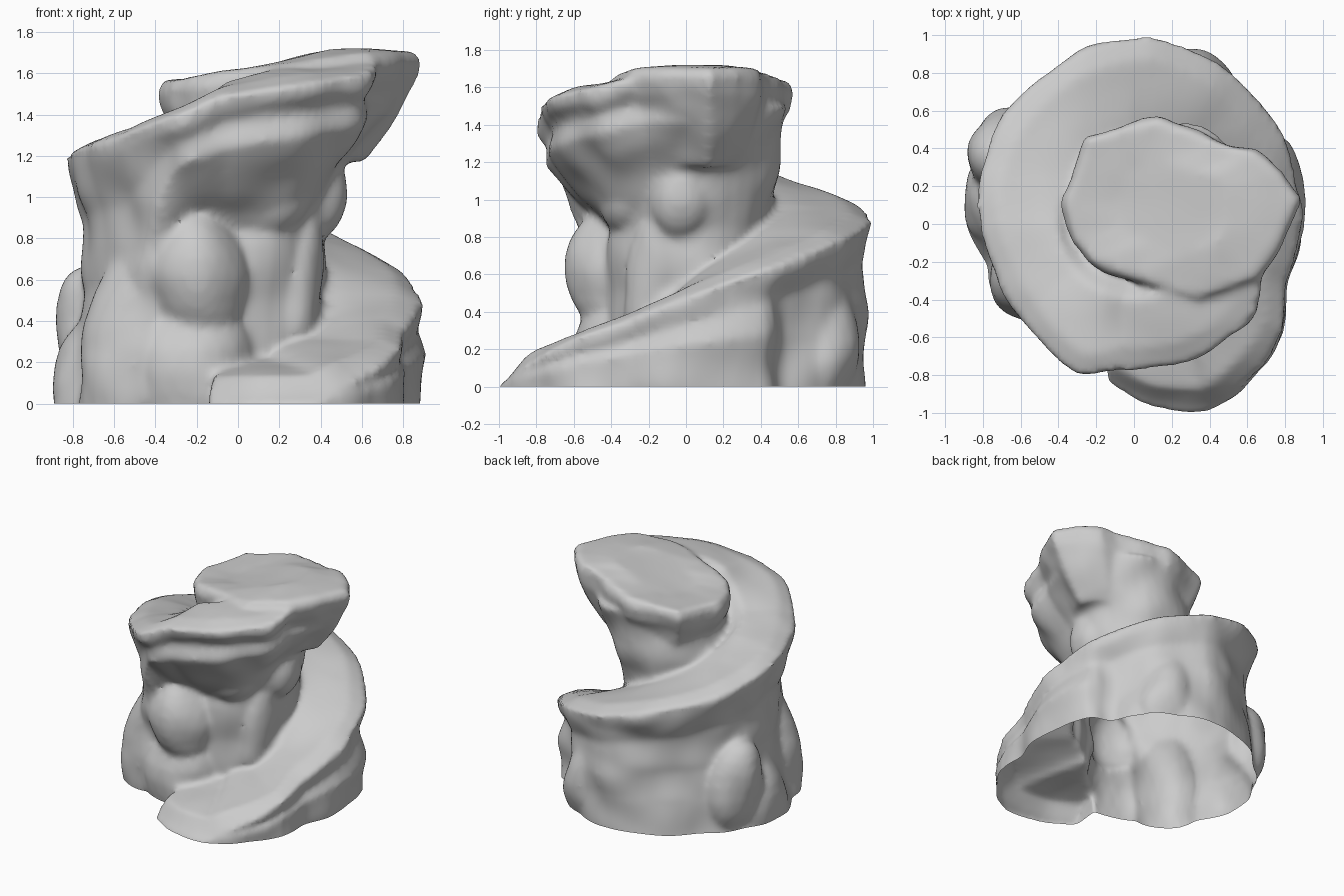
import bpy, bmesh
from math import radians, cos, sin, pi
from mathutils import Vector, noise

cube = bpy.data.objects.get("Cube")
if cube:
    bpy.data.objects.remove(cube, do_unlink=True)

stone = bpy.data.materials.new("grey stone")
stone.use_nodes = True
stone.diffuse_color = (0.6, 0.6, 0.6, 1)
stone.node_tree.nodes["Principled BSDF"].inputs["Base Color"].default_value = (0.6, 0.6, 0.6, 1)

bm = bmesh.new()


def polar(angle, radius, z):
    return Vector((radius * cos(angle), radius * sin(angle), z))


def loft(rings):
    """Skin closed rings of equal length and cap both ends."""
    rows = [[bm.verts.new(p) for p in ring] for ring in rings]
    for low, high in zip(rows, rows[1:]):
        for i in range(len(low)):
            j = (i + 1) % len(low)
            bm.faces.new((low[i], low[j], high[j], high[i]))
    bm.faces.new(rows[0][::-1])
    bm.faces.new(rows[-1])


def boulder(centre, size, tilt=0):
    made = bmesh.ops.create_icosphere(bm, subdivisions=3, radius=1)["verts"]
    for v in made:
        x, y, z = (v.co[k] * size[k] for k in range(3))
        v.co = Vector(centre) + Vector((x + tilt * z, y, z))


# Spiral ramp: angle, edge radius, edge height, wall radius, foot radius
RAMP = [
    (-100, .85, .01, .85, .85), (-85, .97, .02, .98, .98), (-68, 1.06, .03, 1.07, 1.08),
    (-50, 1.02, .18, 1.03, 1.03), (-36, .98, .29, .98, .98), (-22, .86, .37, .88, .86),
    (0, .88, .5, .91, .85), (30, .93, .66, .92, .91), (38, .91, .7, .8, .81),
    (58, .96, .8, .9, .9), (85, 1, .9, .98, .96), (110, .95, 1, .87, .93),
    (135, .9, 1.08, .82, .9), (160, .87, 1.17, .78, .92), (180, .83, 1.23, .73, .9),
    (200, .78, 1.27, .69, .8), (218, .78, 1.3, .67, .7), (235, .82, 1.36, .72, .6),
    (250, .86, 1.42, .8, .5), (263, .77, 1.51, .74, .45), (300, .79, 1.58, .74, .43),
    (322, .8, 1.62, .74, .43), (340, .73, 1.69, .68, .43), (368, .9, 1.68, .76, .45),
]


def ramp_at(deg):
    for a, b in zip(RAMP, RAMP[1:]):
        if deg <= b[0]:
            t = (deg - a[0]) / (b[0] - a[0])
            return [p + (q - p) * t for p, q in zip(a, b)]
    return RAMP[-1]


def ramp_section(deg):
    _, edge, z, wall, foot = ramp_at(deg)
    hang = min(max((deg - 218) / 28, 0), 1)      # wall lifts off into an overhang
    low = -.08 + hang * .95 + max(deg - 300, 0) * .003
    mid = z * .45 * (1 - hang) + (z - .27) * hang
    lip = z - min(.09, z * .3)
    rise = .05 + .14 * min(max((-38 - deg) / 25, 0), 1) - max(deg - 300, 0) * .0015
    profile = [(.15, z - .15), (.4, z + rise), (edge - .12, z + rise * .6), (edge, z - .02),
               (edge - .01, lip), ((edge + wall) / 2 - .04, lip * .6 + mid * .4),
               (wall, mid), (foot, low), (.15, min(low, z - .2))]
    return [polar(radians(deg), r, h) for r, h in profile]


loft([ramp_section(d) for d in range(-100, 369, 4)])

# Central column: height, centre x, centre y, radius
COLUMN = [(-.08, -.04, .02, .44), (.4, -.03, .02, .43), (.85, 0, .02, .43),
          (1.15, .08, .05, .44), (1.5, .2, .1, .44)]
loft([[polar(2 * pi * i / 32, r, z) + Vector((cx, cy, 0)) for i in range(32)]
      for z, cx, cy, r in COLUMN])

# Plateau on top, narrowing downward
OUTLINE = [(.9, .13), (.8, .28), (.65, .4), (.42, .46), (.13, .57), (-.1, .52), (-.27, .46),
           (-.39, .12), (-.34, -.1), (-.24, -.21), (0, -.3), (.35, -.42), (.66, -.3), (.8, -.1)]


def plateau_ring(scale, drop):
    return [((x - .2) * scale + .2, (y - .1) * scale + .1, min(1.63 + .13 * x, 1.72) - drop)
            for x, y in OUTLINE]


loft([plateau_ring(s, d) for s, d in
      ((.6, .55), (.8, .34), (.97, .16), (1, .07), (.95, .01), (.5, 0))])

# Buttresses on the front and left of the column
boulder((-.5, -.26, .2), (.27, .27, .62), .1)
boulder((-.2, -.38, .62), (.24, .27, .36), -.06)
boulder((-.22, -.33, .15), (.32, .28, .42))
boulder((.28, -.14, .5), (.13, .18, .5), .1)
boulder((-.68, .14, .1), (.22, .3, .36), .08)

# Ridge under the overhang and swellings along the back wall
boulder((.37, -.03, 1.03), (.17, .17, .25))
boulder((.1, -.28, 1.02), (.26, .2, .22))
for deg in (68, 150):
    boulder(polar(radians(deg), .74, .25), (.24, .24, .42), -.2)

bmesh.ops.recalc_face_normals(bm, faces=bm.faces)
mesh = bpy.data.meshes.new("spiral_rock")
bm.to_mesh(mesh)
bm.free()
rock = bpy.data.objects.new("spiral_rock", mesh)
bpy.context.collection.objects.link(rock)

# Fuse the parts into one weathered skin
fuse = rock.modifiers.new("fuse", 'REMESH')
fuse.mode = 'VOXEL'
fuse.voxel_size = .022
soften = rock.modifiers.new("soften", 'SMOOTH')
soften.factor = .5
soften.iterations = 8
bpy.context.view_layer.objects.active = rock
rock.select_set(True)
for name in ("fuse", "soften"):
    bpy.ops.object.modifier_apply(modifier=name)

# Uneven surface, then an open underside at ground level
bm = bmesh.new()
bm.from_mesh(rock.data)
bm.normal_update()
shifts = [v.normal * noise.noise(v.co * 4) * .03 * (1 - .7 * max(v.normal.z, 0)) for v in bm.verts]
for v, shift in zip(bm.verts, shifts):
    v.co += shift
bmesh.ops.bisect_plane(bm, geom=bm.verts[:] + bm.edges[:] + bm.faces[:],
                       plane_co=(0, 0, 0), plane_no=(0, 0, 1), clear_inner=True)
bm.to_mesh(rock.data)
bm.free()
rock.data.materials.clear()
rock.data.materials.append(stone)
bpy.ops.object.shade_smooth_by_angle(angle=radians(50))
